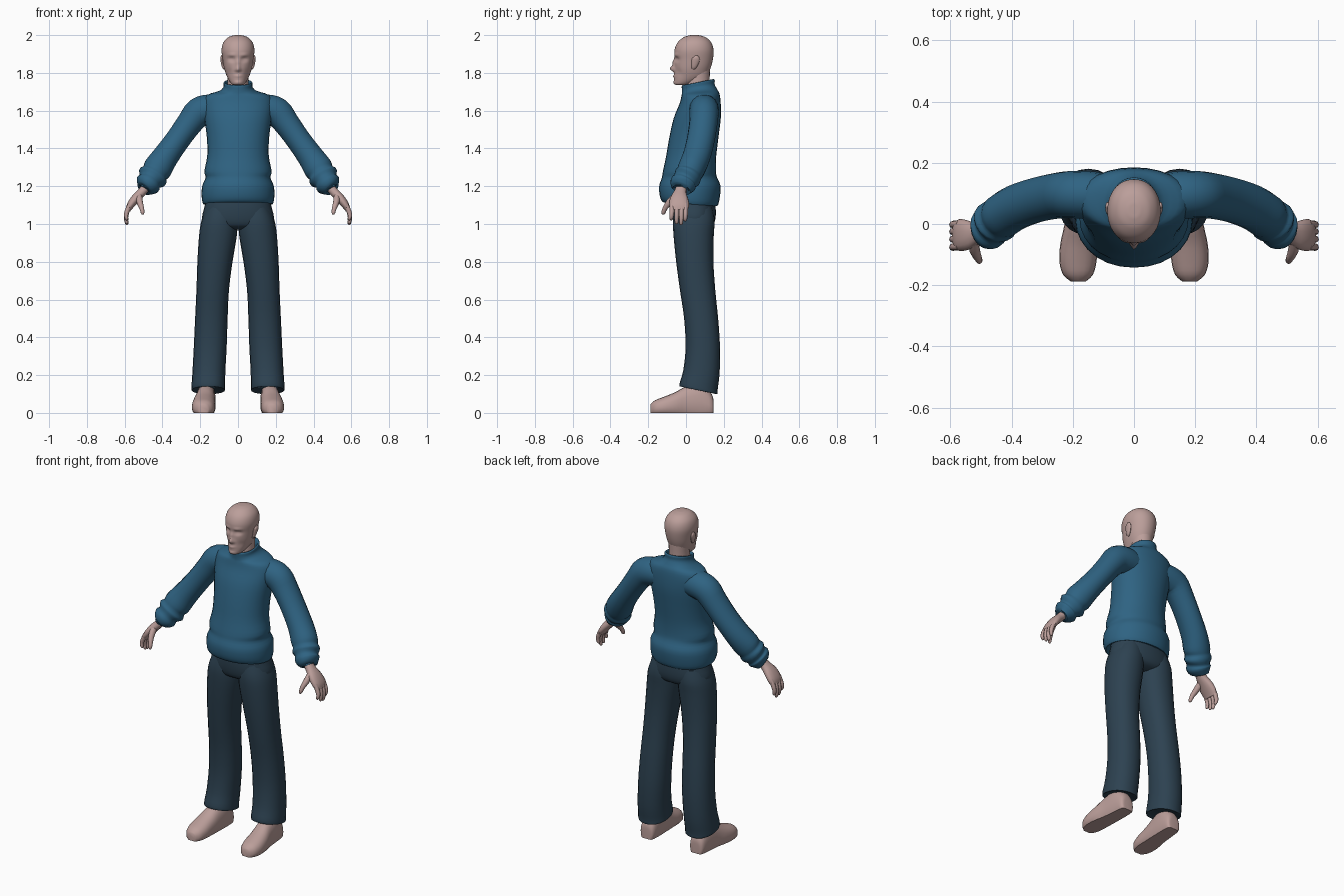
import bpy, bmesh, math
from mathutils import Vector


def material(name, rgb):
    m = bpy.data.materials.new(name)
    m.diffuse_color = (*rgb, 1)
    return m


SKIN = material("skin", (0.50, 0.345, 0.325))
BLUE = material("sweater blue", (0.028, 0.125, 0.225))
NAVY = material("trouser navy", (0.026, 0.054, 0.082))


def smooth_rows(rows, steps):
    """Catmull-Rom interpolation between rows of numbers."""
    out = []
    for i in range(len(rows) - 1):
        a, b = rows[max(i - 1, 0)], rows[i]
        c, d = rows[i + 1], rows[min(i + 2, len(rows) - 1)]
        for k in range(steps):
            t = k / steps
            out.append([0.5 * (2 * q + (r - p) * t + (2 * p - 5 * q + 4 * r - s) * t * t
                               + (3 * q - p - 3 * r + s) * t ** 3)
                        for p, q, r, s in zip(a, b, c, d)])
    return out + [list(rows[-1])]


def finish(name, bm, mat, mirror, angle=50):
    bmesh.ops.recalc_face_normals(bm, faces=bm.faces)
    me = bpy.data.meshes.new(name)
    bm.to_mesh(me)
    bm.free()
    me.materials.append(mat)
    ob = bpy.data.objects.new(name, me)
    bpy.context.collection.objects.link(ob)
    if mirror:
        ob.modifiers.new("mirror", 'MIRROR').use_mirror_merge = False
    bpy.ops.object.select_all(action='DESELECT')
    ob.select_set(True)
    bpy.context.view_layer.objects.active = ob
    bpy.ops.object.shade_smooth_by_angle(angle=math.radians(angle))
    return ob


def loft(bm, rings, segs, power=2.0):
    """Skin closed rings given as (centre, half-axis u, half-axis v)."""
    def sp(x):
        return math.copysign(abs(x) ** (2 / power), x)
    prev = first = None
    for c, u, v in rings:
        ring = []
        for i in range(segs):
            a = 2 * math.pi * i / segs
            p = c + u * sp(math.cos(a)) + v * sp(math.sin(a))
            p.z = max(p.z, 0)
            ring.append(bm.verts.new(p))
        if prev:
            for i in range(segs):
                j = (i + 1) % segs
                bm.faces.new((prev[i], prev[j], ring[j], ring[i]))
        else:
            first = ring
        prev = ring
    bm.faces.new(first)
    bm.faces.new(prev)


def level_rings(rows, steps):
    """Rows: z, centre x, half width, front y, back y, back-to-front tilt."""
    return [(Vector((cx, (f + b) / 2, z)), Vector((w, 0, 0)), Vector((0, (b - f) / 2, t)))
            for z, cx, w, f, b, t in smooth_rows(rows, steps)]


def path_rings(rows, steps):
    """Rows: x, y, z, half size along y, half size across."""
    rows = smooth_rows(rows, steps)
    pts = [Vector(r[:3]) for r in rows]
    out = []
    for i, r in enumerate(rows):
        t = (pts[min(i + 1, len(pts) - 1)] - pts[max(i - 1, 0)]).normalized()
        y = Vector((0, 1, 0))
        u = (y - t * t.y).normalized()
        out.append((pts[i], u * r[3], t.cross(u) * r[4]))
    return out


def part(name, rings, mat, segs=20, mirror=False, power=2.0):
    bm = bmesh.new()
    loft(bm, rings, segs, power)
    return finish(name, bm, mat, mirror)


# Sweater body with rolled hem and raised collar
part("sweater_body", level_rings([
    (1.115, 0, 0.165, -0.09, 0.14, -0.01), (1.105, 0, 0.183, -0.12, 0.165, -0.01),
    (1.14, 0, 0.192, -0.138, 0.178, -0.005), (1.20, 0, 0.190, -0.142, 0.183, 0),
    (1.245, 0, 0.172, -0.128, 0.165, 0), (1.28, 0, 0.178, -0.122, 0.158, 0),
    (1.36, 0, 0.163, -0.105, 0.160, 0), (1.46, 0, 0.165, -0.088, 0.172, 0),
    (1.56, 0, 0.178, -0.065, 0.184, 0), (1.635, 0, 0.185, -0.035, 0.184, 0),
    (1.682, 0, 0.165, -0.024, 0.178, 0.005), (1.703, 0, 0.10, -0.022, 0.165, 0.01),
    (1.725, 0, 0.077, -0.022, 0.152, 0.014), (1.748, 0, 0.076, -0.022, 0.152, 0.016),
    (1.748, 0, 0.066, -0.010, 0.140, 0.016), (1.72, 0, 0.062, -0.005, 0.130, 0.014),
], 3), BLUE, 28, power=2.1)

# Sleeves with gathered cuffs
part("sleeves", path_rings([
    (0.09, 0.09, 1.605, 0.075, 0.075), (0.15, 0.095, 1.607, 0.078, 0.080),
    (0.208, 0.096, 1.590, 0.077, 0.080), (0.255, 0.092, 1.535, 0.075, 0.070),
    (0.32, 0.078, 1.445, 0.074, 0.066), (0.385, 0.055, 1.355, 0.074, 0.070),
    (0.425, 0.030, 1.295, 0.073, 0.077), (0.440, 0.018, 1.270, 0.070, 0.070),
    (0.452, 0.008, 1.250, 0.073, 0.081), (0.466, -0.006, 1.228, 0.066, 0.062),
    (0.478, -0.016, 1.210, 0.070, 0.068), (0.498, -0.026, 1.185, 0.052, 0.042),
    (0.490, -0.024, 1.196, 0.034, 0.028),
], 3), BLUE, 18, True)

# Trousers: hips and two straight legs with slanted hems
part("trouser_hips", level_rings([
    (1.15, 0, 0.165, -0.07, 0.15, 0), (1.09, 0, 0.178, -0.075, 0.157, 0),
    (1.03, 0, 0.190, -0.07, 0.156, 0), (0.99, 0, 0.165, -0.055, 0.14, 0),
    (0.972, 0, 0.10, -0.02, 0.10, 0),
], 3), NAVY, 28, power=2.2)
part("trouser_legs", level_rings([
    (1.09, 0.088, 0.078, -0.055, 0.14, 0), (1.02, 0.098, 0.095, -0.068, 0.152, 0),
    (0.94, 0.106, 0.100, -0.066, 0.147, 0), (0.80, 0.122, 0.093, -0.052, 0.145, 0),
    (0.65, 0.134, 0.086, -0.032, 0.155, 0), (0.50, 0.141, 0.086, -0.010, 0.170, 0),
    (0.35, 0.147, 0.087, -0.002, 0.180, 0), (0.22, 0.154, 0.087, -0.014, 0.178, -0.008),
    (0.145, 0.157, 0.089, -0.032, 0.168, -0.018), (0.120, 0.157, 0.088, -0.033, 0.166, -0.02),
    (0.124, 0.157, 0.078, -0.02, 0.152, -0.02),
], 3), NAVY, 20, True, 2.2)

# Bare feet with flat soles: y, centre x, half width, height
feet = [(0.146, 0.165, 0.025, 0.06), (0.136, 0.166, 0.043, 0.10), (0.08, 0.168, 0.050, 0.16),
        (0.0, 0.173, 0.054, 0.140), (-0.06, 0.180, 0.060, 0.108), (-0.12, 0.183, 0.061, 0.084),
        (-0.165, 0.183, 0.049, 0.066), (-0.188, 0.182, 0.024, 0.045)]
part("feet", [(Vector((x, y, h * 0.35)), Vector((w, 0, 0)), Vector((0, 0, h * 0.65)))
              for y, x, w, h in smooth_rows(feet, 3)], SKIN, 20, True, 2.3)

# Hands: palm, four curled fingers and a thumb
hand = bmesh.new()
loft(hand, path_rings([
    (0.470, -0.020, 1.215, 0.028, 0.024), (0.508, -0.030, 1.170, 0.032, 0.024),
    (0.542, -0.036, 1.135, 0.048, 0.024), (0.570, -0.036, 1.098, 0.052, 0.020),
    (0.582, -0.036, 1.072, 0.044, 0.013)], 3), 14, 2.3)
for y0, y1, tip in ((-0.074, -0.078, 1.020), (-0.049, -0.050, 1.0),
                    (-0.024, -0.026, 0.995), (-0.001, -0.004, 1.015)):
    loft(hand, path_rings([
        (0.570, y0, 1.105, 0.012, 0.013), (0.587, y0, 1.068, 0.0125, 0.013),
        (0.593, (y0 + y1) / 2, (1.068 + tip) / 2, 0.0115, 0.011),
        (0.589, y1, tip + 0.008, 0.010, 0.009), (0.587, y1, tip, 0.004, 0.004)], 2), 8)
loft(hand, path_rings([
    (0.525, -0.052, 1.150, 0.020, 0.018), (0.520, -0.088, 1.115, 0.018, 0.017),
    (0.510, -0.110, 1.085, 0.013, 0.013), (0.505, -0.120, 1.060, 0.011, 0.010),
    (0.504, -0.123, 1.050, 0.004, 0.004)], 2), 10)
finish("hands", hand, SKIN, True)

# Neck
part("neck", level_rings([
    (1.68, 0, 0.062, -0.005, 0.128, 0), (1.75, 0, 0.056, 0.0, 0.125, 0),
    (1.83, 0, 0.058, 0.01, 0.128, 0)], 3), SKIN)

# Head, with the face pressed in and raised on its front side
head = part("head", level_rings([
    (1.736, 0, 0.020, -0.052, 0.0, 0), (1.743, 0, 0.036, -0.062, 0.035, 0),
    (1.775, 0, 0.056, -0.062, 0.105, 0), (1.82, 0, 0.072, -0.060, 0.128, 0),
    (1.87, 0, 0.081, -0.060, 0.142, 0), (1.92, 0, 0.087, -0.061, 0.146, 0),
    (1.96, 0, 0.078, -0.045, 0.134, 0), (1.987, 0, 0.054, -0.015, 0.107, 0),
    (1.998, 0, 0.026, 0.015, 0.075, 0), (2.0, 0, 0.008, 0.035, 0.055, 0),
], 7), SKIN, 56, power=2.1)
# Features: x, z, spread x, spread z, push along y
FACE = [(0.033, 1.872, 0.017, 0.011, 0.015), (0.034, 1.871, 0.010, 0.005, -0.006),
        (0.034, 1.895, 0.020, 0.007, -0.006), (0.045, 1.80, 0.014, 0.022, 0.006),
        (0.012, 1.815, 0.006, 0.008, -0.008), (0, 1.822, 0.010, 0.015, -0.024),
        (0, 1.853, 0.009, 0.020, -0.012), (0, 1.780, 0.018, 0.010, -0.008),
        (0, 1.777, 0.018, 0.003, 0.006), (0, 1.750, 0.018, 0.008, -0.004)]
for v in head.data.vertices:
    if v.co.y < 0.02:
        x, z = abs(v.co.x), v.co.z
        v.co.y += sum(d * math.exp(-((x - fx) / sx) ** 2 - ((z - fz) / sz) ** 2)
                      for fx, fz, sx, sz, d in FACE)

# Ears
part("ears", path_rings([
    (0.072, 0.035, 1.820, 0.006, 0.004), (0.077, 0.042, 1.832, 0.014, 0.008),
    (0.083, 0.050, 1.862, 0.021, 0.009), (0.086, 0.054, 1.880, 0.018, 0.008),
    (0.086, 0.052, 1.892, 0.006, 0.003)], 3), SKIN, 12, True)
